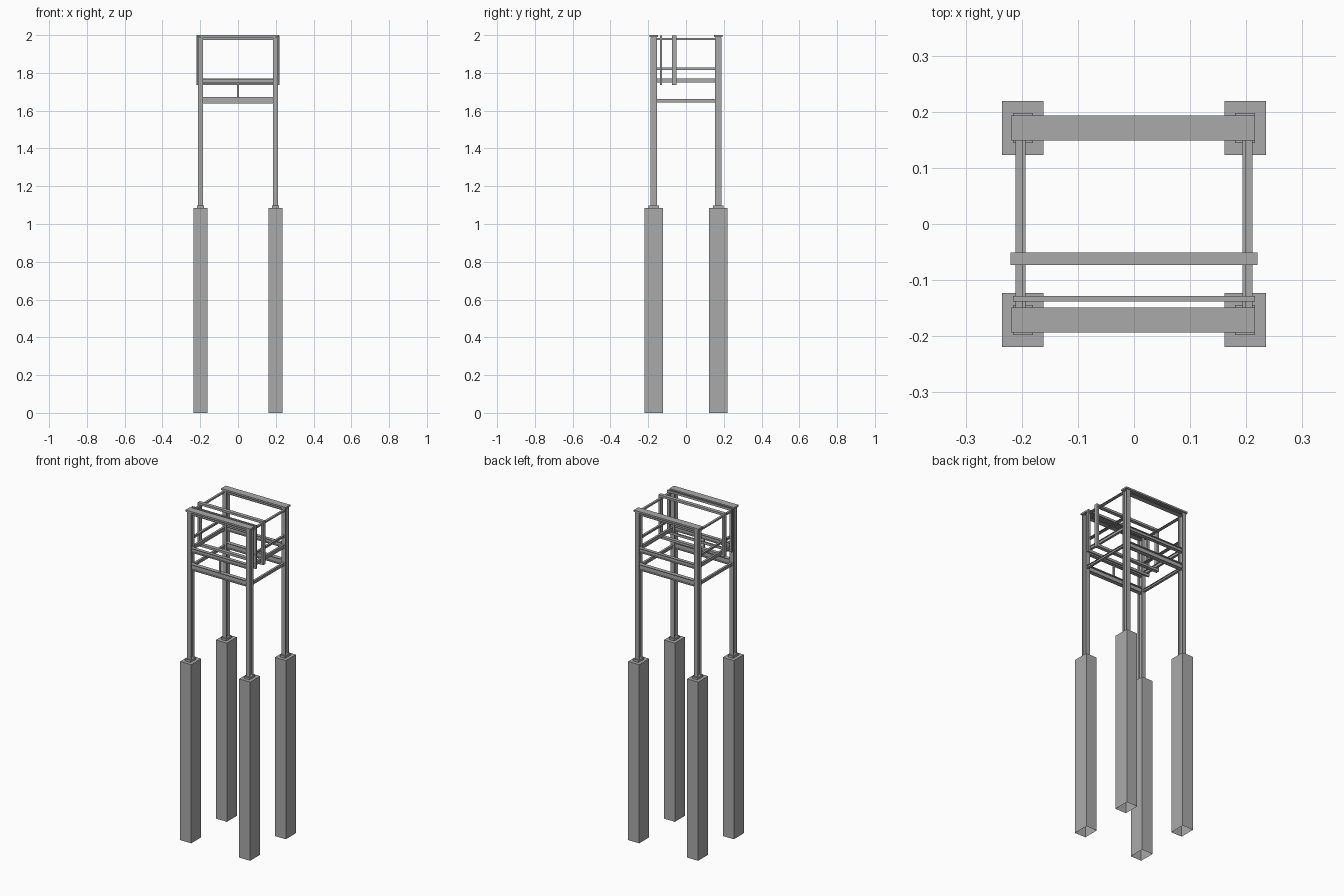
import bpy
import bmesh
from mathutils import Matrix, Vector

old = bpy.data.objects.get("Cube")
if old:
    bpy.data.objects.remove(old, do_unlink=True)

steel = bpy.data.materials.new("grey steel")
steel.use_nodes = True
steel.diffuse_color = (0.4, 0.4, 0.4, 1)
steel.node_tree.nodes["Principled BSDF"].inputs["Base Color"].default_value = (0.4, 0.4, 0.4, 1)


def finish(name, bm):
    bmesh.ops.recalc_face_normals(bm, faces=bm.faces[:])
    mesh = bpy.data.meshes.new(name)
    bm.to_mesh(mesh)
    bm.free()
    mesh.materials.append(steel)
    ob = bpy.data.objects.new(name, mesh)
    bpy.context.collection.objects.link(ob)
    return ob


def box(name, lo, hi, open_bottom=False):
    lo, hi = Vector(lo), Vector(hi)
    bm = bmesh.new()
    bmesh.ops.create_cube(bm, size=1, matrix=Matrix.Translation((lo + hi) / 2)
                          @ Matrix.Diagonal((*(hi - lo), 1)))
    ob = finish(name, bm)
    if open_bottom:
        bm = bmesh.new()
        bm.from_mesh(ob.data)
        base = [f for f in bm.faces if f.normal.z < -0.9]
        bmesh.ops.delete(bm, geom=base, context='FACES_ONLY')
        bm.to_mesh(ob.data)
        bm.free()
    return ob


def i_beam(name, start, end, depth_dir, width, depth, t=0.004):
    """I-section swept from start to end; depth_dir crosses the flanges."""
    start, end, d = Vector(start), Vector(end), Vector(depth_dir)
    side = (end - start).normalized().cross(d)
    w, h, web = width / 2, depth / 2, t / 2
    half = [(w, -h), (w, t - h), (web, t - h), (web, h - t), (w, h - t), (w, h)]
    profile = half + [(-u, v) for u, v in reversed(half)]
    bm = bmesh.new()
    face = bm.faces.new([bm.verts.new(start + side * u + d * v) for u, v in profile])
    new = bmesh.ops.extrude_face_region(bm, geom=[face], use_keep_orig=True)["geom"]
    bmesh.ops.translate(bm, vec=end - start,
                        verts=[g for g in new if isinstance(g, bmesh.types.BMVert)])
    return finish(name, bm)


X, Y = 0.198, 0.171
UP = (0, 0, 1)

# Piers, base plates and columns at each corner
for sx, sname in ((1, "left"), (-1, "right")):
    for sy, fname in ((-1, "front"), (1, "back")):
        x, y = sx * X, sy * Y
        tag = f"{fname}_{sname}"
        box(f"pier_{tag}", (x - 0.037, y - 0.048, 0), (x + 0.037, y + 0.048, 1.085), True)
        box(f"base_plate_{tag}", (x - 0.018, y - 0.027, 1.085), (x + 0.018, y + 0.027, 1.098))
        i_beam(f"column_{tag}", (x, y, 1.098), (x, y, 1.988), (0, 1, 0), 0.027, 0.036)

# Cross beams on the front and back
for y, fname in ((-Y, "front"), (Y, "back")):
    box(f"top_plate_{fname}", (-0.218, y - 0.022, 1.99), (0.216, y + 0.022, 2))
    i_beam(f"top_beam_{fname}", (-X, y, 1.982), (X, y, 1.982), UP, 0.03, 0.018)
    i_beam(f"middle_beam_{fname}", (-X, y, 1.757), (X, y, 1.757), UP, 0.02, 0.026)
    i_beam(f"lower_beam_{fname}", (-X, y, 1.655), (X, y, 1.655), UP, 0.024, 0.035)

# Side beams between the columns
for sx, sname in ((1, "left"), (-1, "right")):
    for level, z, depth in (("top", 1.98, 0.01), ("upper", 1.822, 0.012),
                            ("middle", 1.76, 0.022), ("lower", 1.652, 0.018)):
        x = sx * 0.205 if level == "top" else sx * 0.2
        i_beam(f"{level}_side_beam_{sname}", (x, -Y + 0.017, z), (x, Y - 0.017, z),
               UP, 0.013, depth, 0.003)

# Short strut between the front beams
box("front_strut", (-0.005, -Y - 0.005, 1.672), (0.005, -Y + 0.005, 1.745))

# Two upright rectangular frames hung inside the front
for name, y, half_x, thick in (("inner_frame", -0.062, 0.22, 0.022),
                               ("front_frame", -0.133, 0.216, 0.01)):
    a, b, bottom = y - thick / 2, y + thick / 2, 1.735
    bar = 0.014
    box(f"{name}_top", (-half_x, a, 2 - bar), (half_x, b, 1.999))
    box(f"{name}_bottom", (-half_x, a, bottom), (half_x, b, bottom + bar))
    for sx, sname in ((1, "left"), (-1, "right")):
        edges = sorted((sx * half_x, sx * (half_x - bar)))
        box(f"{name}_post_{sname}", (edges[0], a, bottom + bar), (edges[1], b, 2 - bar))
